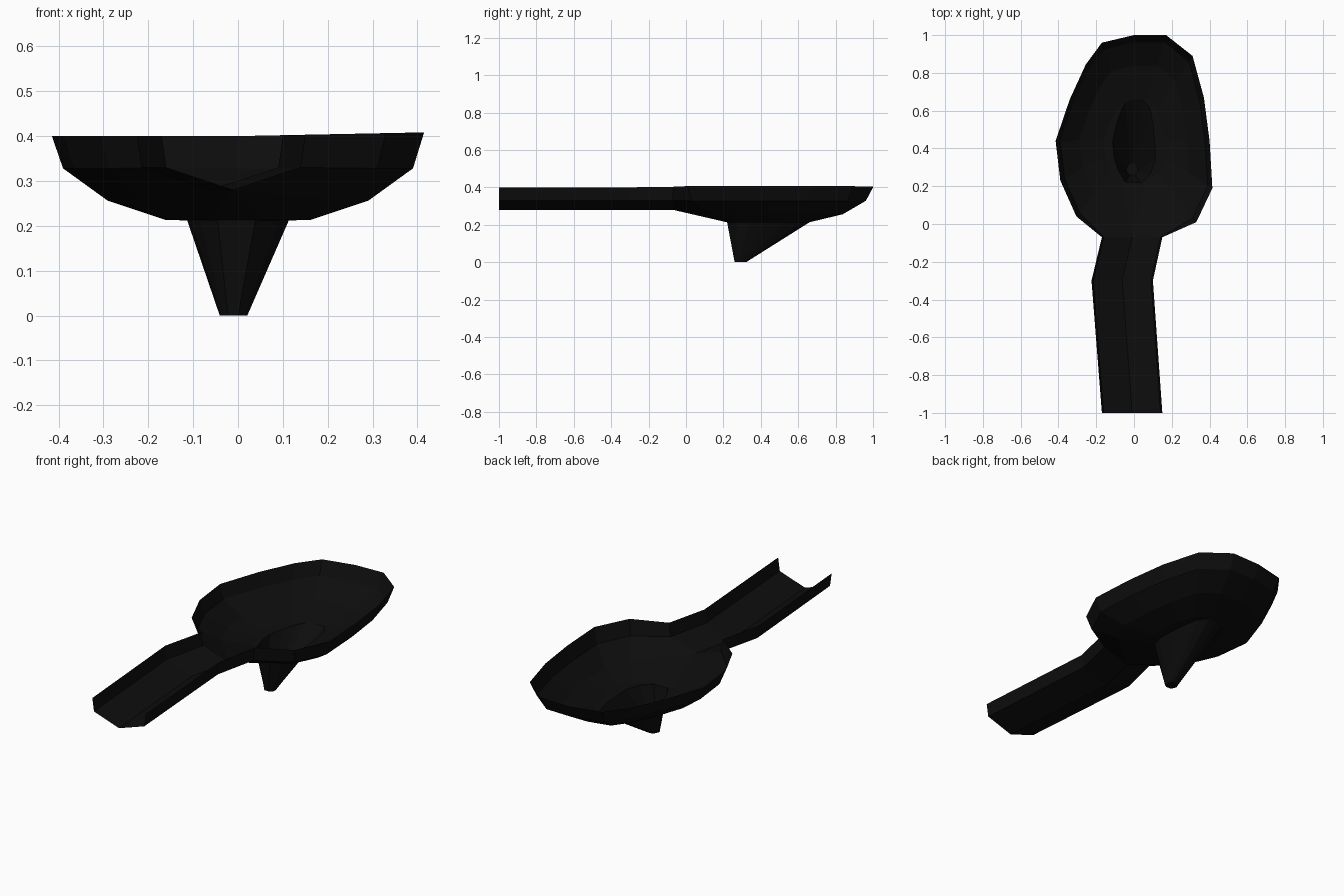
import bpy, bmesh

if "Cube" in bpy.data.objects:
    bpy.data.objects.remove(bpy.data.objects["Cube"])

black = bpy.data.materials.new("near black")
black.diffuse_color = (0.004, 0.004, 0.004, 1)
black.use_nodes = True
black.node_tree.nodes["Principled BSDF"].inputs["Base Color"].default_value = black.diffuse_color


def loft(name, rows, close=False, extra=()):
    """Skin a sheet through rows of points; extra holds additional faces."""
    bm = bmesh.new()
    grid = [[bm.verts.new(p) for p in row] for row in rows]
    n = len(rows[0])
    for a, b in zip(grid, grid[1:]):
        for i in range(n if close else n - 1):
            j = (i + 1) % n
            bm.faces.new((a[i], a[j], b[j], b[i]))
    for face in extra:
        bm.faces.new([bm.verts.new(p) for p in face])
    bmesh.ops.remove_doubles(bm, verts=bm.verts, dist=0.0005)
    bmesh.ops.recalc_face_normals(bm, faces=bm.faces)
    # the visible side of the open sheet faces up
    if sum(f.normal.z * f.calc_area() for f in bm.faces) < 0:
        bmesh.ops.reverse_faces(bm, faces=bm.faces)
    me = bpy.data.meshes.new(name)
    bm.to_mesh(me)
    bm.free()
    ob = bpy.data.objects.new(name, me)
    bpy.context.collection.objects.link(ob)
    me.materials.append(black)
    return ob


# rim outline from the right of the outlet round to the left of it
rim = [(.15, -.07), (.33, .01), (.415, .19), (.40, .44), (.37, .67), (.31, .89),
       (.17, 1.0), (0, 1.0), (-.17, .96), (-.255, .845), (-.34, .66),
       (-.415, .44), (-.39, .23), (-.305, .04), (-.17, -.07)]


def rim_z(x):
    return .4 + .02 * max(x, 0)


def ring(s, z, cy):
    return [(x * s, cy + (y - cy) * s, z) for x, y in rim]


def section(y, left, right):
    """V-bottomed channel cross-section."""
    return [(left, y, .4), (left + .01, y, .33), ((left + right) / 2, y, .28),
            (right - .01, y, .33), (right, y, .4 if y < -.1 else rim_z(right))]


# open channel
mouth = section(-.07, -.17, .15)
loft("channel", [section(-1, -.17, .15), section(-.3, -.225, .10), mouth])

# basin, whose outlet columns follow the channel mouth
top = [(x, y, rim_z(x)) for x, y in rim]
wall = ring(.94, .328, .36)
slope = ring(.70, .256, .46)
floor = ring(.39, .213, .44)
floor = [(x, max(y, .22), z) for x, y, z in floor]
floor[0], floor[-1] = (.055, .22, .213), (-.065, .22, .213)
wall[0], wall[-1] = mouth[3], mouth[1]
slope[0] = slope[-1] = mouth[2]
loft("basin", [top, wall, slope, floor],
     extra=[(floor[0], floor[-1], mouth[2])])

# funnel sinking from the basin floor to the drain
lip = [(x * .7, y, .212) for x, y, z in floor]
foot = [(-.01 + x * .19, .26 + (y - .22) * .14, 0) for x, y, z in floor]
loft("funnel", [floor, lip, foot], close=True, extra=[foot])
